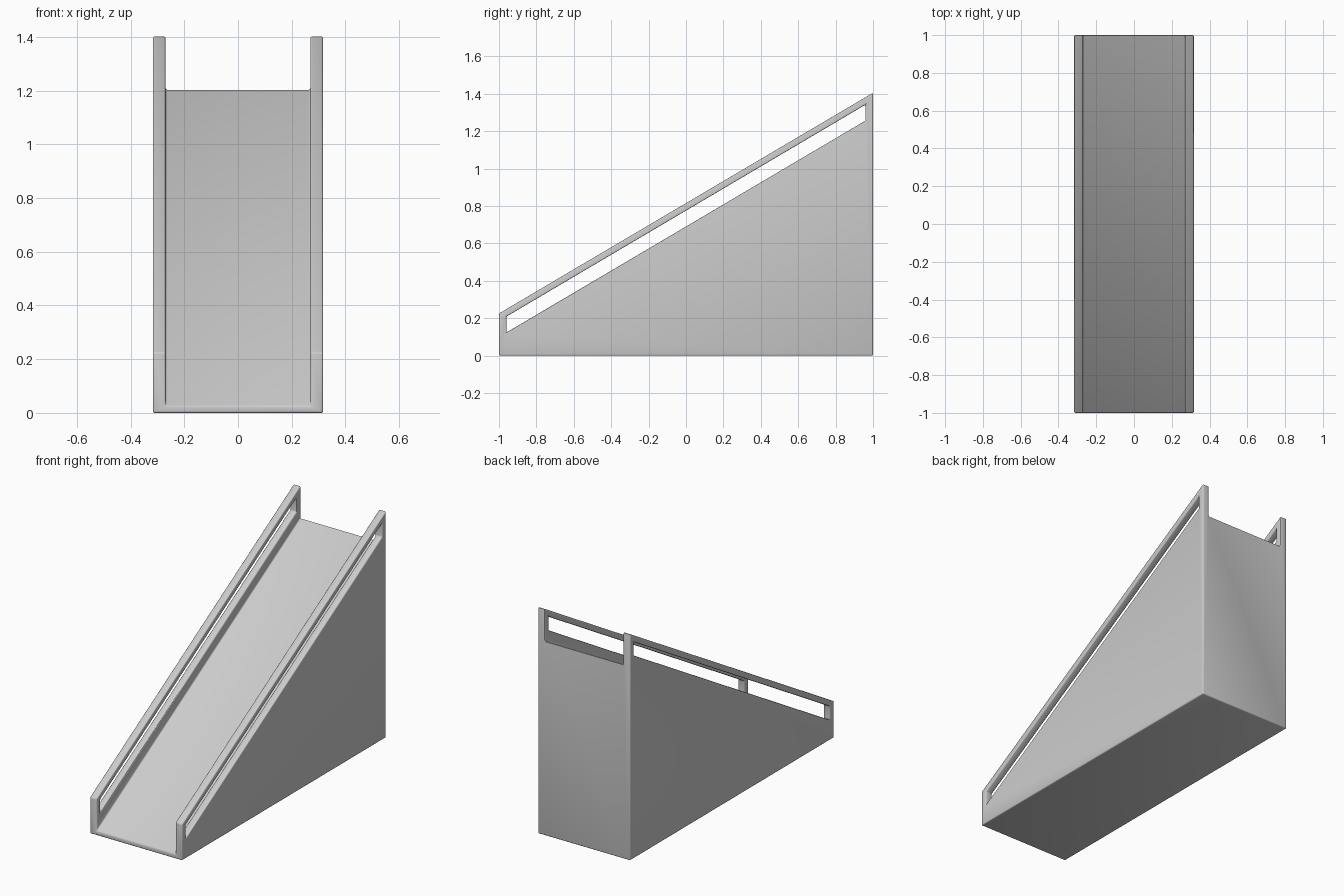
import bpy, bmesh

if "Cube" in bpy.data.objects:
    bpy.data.objects.remove(bpy.data.objects["Cube"])

HALF_W, INNER = 0.317, 0.27   # outer and inner half widths
SLOPE = 0.59


def line(y, z_mid):
    """Point on a line parallel to the ramp, z_mid being its height at y = 0."""
    return (y, z_mid + SLOPE * y)


def prism(name, profile, half_width):
    """Extrude a (y, z) side profile symmetrically across x."""
    bm = bmesh.new()
    face = bm.faces.new([bm.verts.new((-half_width, y, z)) for y, z in profile])
    ext = bmesh.ops.extrude_face_region(bm, geom=[face])
    verts = [g for g in ext["geom"] if isinstance(g, bmesh.types.BMVert)]
    bmesh.ops.translate(bm, verts=verts, vec=(2 * half_width, 0, 0))
    bmesh.ops.recalc_face_normals(bm, faces=bm.faces)
    mesh = bpy.data.meshes.new(name)
    bm.to_mesh(mesh)
    bm.free()
    ob = bpy.data.objects.new(name, mesh)
    bpy.context.collection.objects.link(ob)
    return ob


# Full-width wedge up to the top of the handrails
ramp = prism("ramp_with_side_rails",
             [(-1, 0), (1, 0), line(1, 0.815), line(-1, 0.815)], HALF_W)

# Channel that leaves the sloping ramp surface between the sides
channel = prism("channel_cutter",
                [line(-1.2, 0.616), line(1.2, 0.616), line(1.2, 1.2), line(-1.2, 1.2)], INNER)

# Long slot under both handrails
slot = prism("rail_slot_cutter",
             [line(-0.96, 0.69), line(0.96, 0.69), line(0.96, 0.775), line(-0.96, 0.775)], 0.5)

for cutter in (channel, slot):
    mod = ramp.modifiers.new(cutter.name, "BOOLEAN")
    mod.operation, mod.solver, mod.object = "DIFFERENCE", "EXACT", cutter
    cutter.hide_render = True

# Softened edges
bevel = ramp.modifiers.new("soft_edges", "BEVEL")
bevel.width, bevel.segments, bevel.limit_method = 0.007, 3, "ANGLE"

bpy.context.view_layer.objects.active = ramp
ramp.select_set(True)
for name in [m.name for m in ramp.modifiers]:
    bpy.ops.object.modifier_apply(modifier=name)
bpy.ops.object.shade_smooth_by_angle()

for cutter in (channel, slot):
    bpy.data.objects.remove(cutter)
